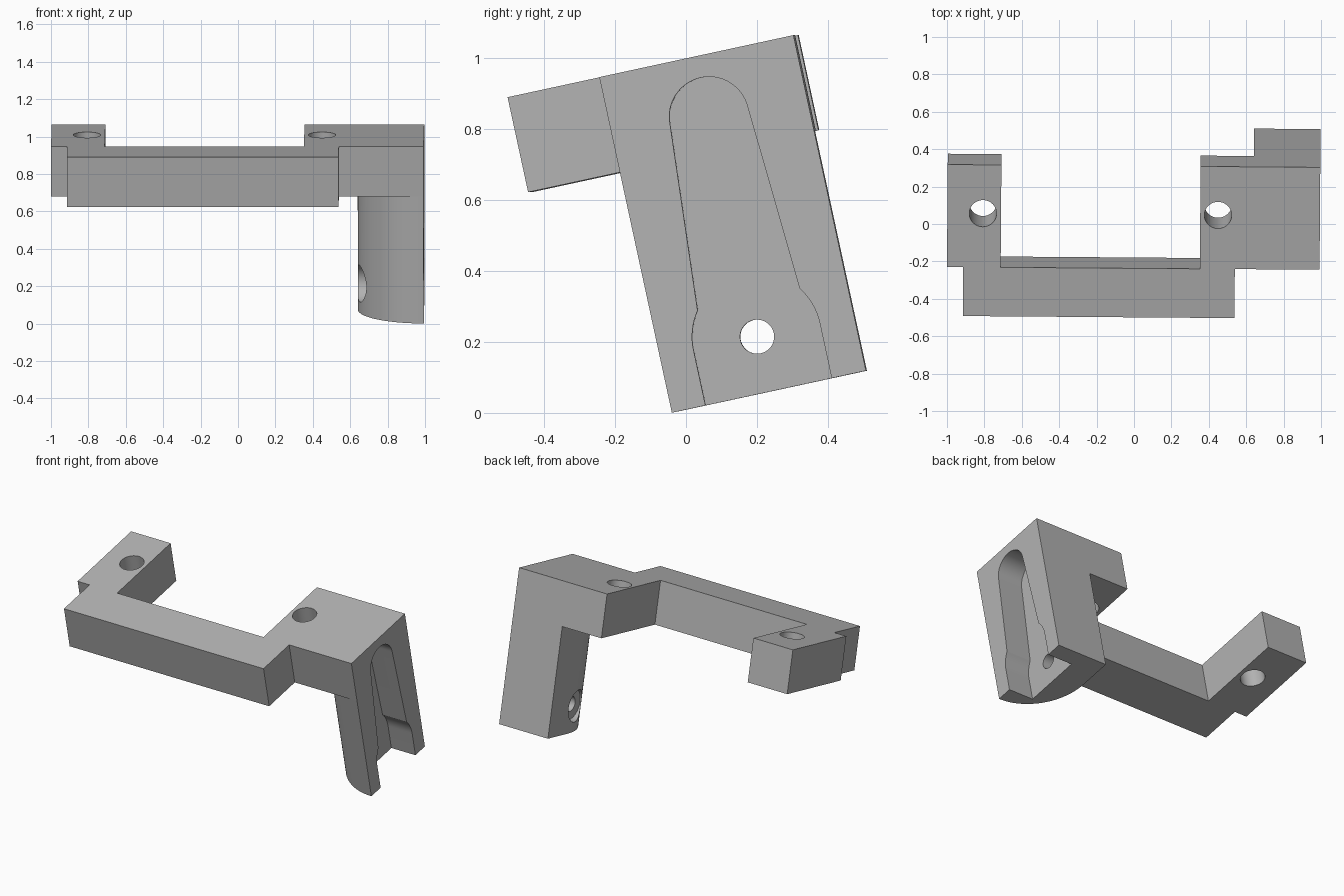
import bpy, bmesh, math
from mathutils import Matrix

if "Cube" in bpy.data.objects:
    bpy.data.objects.remove(bpy.data.objects["Cube"])

# Main dimensions, in the untilted frame (x across, y back, z = 0 on the top face)
THICK, DEPTH, STEP, HEIGHT = 0.274, 0.828, 0.268, 0.968
LEFT, RIGHT, LEG_IN = -1.002, 0.99, 0.635
HOLE_Y, GROOVE_FLOOR = 0.547, 0.815

grey = bpy.data.materials.new("grey")
grey.use_nodes = True
colour = (0.45, 0.45, 0.45, 1)
grey.diffuse_color = colour
grey.node_tree.nodes["Principled BSDF"].inputs["Base Color"].default_value = colour


def prism(name, outline, axis, low, high):
    """Extrude a 2D outline along z (outline is x, y) or x (outline is y, z)."""
    bm = bmesh.new()
    place = (lambda p: (p[0], p[1], low)) if axis == "z" else (lambda p: (low, p[0], p[1]))
    face = bm.faces.new([bm.verts.new(place(p)) for p in outline])
    new = bmesh.ops.extrude_face_region(bm, geom=[face])["geom"]
    shift = (0, 0, high - low) if axis == "z" else (high - low, 0, 0)
    bmesh.ops.translate(bm, vec=shift, verts=[v for v in new if isinstance(v, bmesh.types.BMVert)])
    bmesh.ops.recalc_face_normals(bm, faces=bm.faces)
    mesh = bpy.data.meshes.new(name)
    bm.to_mesh(mesh)
    bm.free()
    obj = bpy.data.objects.new(name, mesh)
    bpy.context.collection.objects.link(obj)
    mesh.materials.append(grey)
    return obj


def arc(cx, cy, r, start, end, n):
    angles = [math.radians(start + (end - start) * i / n) for i in range(n + 1)]
    return [(cx + r * math.cos(a), cy + r * math.sin(a)) for a in angles]


def circle(cx, cy, r):
    return arc(cx, cy, r, 0, 352.5, 47)


def combine(body, other, operation):
    mod = body.modifiers.new(operation, "BOOLEAN")
    mod.operation, mod.object, mod.solver = operation, other, "EXACT"
    bpy.context.view_layer.objects.active = body
    bpy.ops.object.modifier_apply(modifier=mod.name)
    bpy.data.objects.remove(other)


# Flat plate: front bar with a narrow arm and a wide arm
arm_in, wide_in, bar_l, bar_r = -0.715, 0.35, -0.915, 0.537
plan = [(bar_l, 0), (bar_r, 0), (bar_r, STEP), (RIGHT, STEP), (RIGHT, DEPTH), (wide_in, DEPTH),
        (wide_in, STEP), (arm_in, STEP), (arm_in, DEPTH), (LEFT, DEPTH), (LEFT, STEP), (bar_l, STEP)]
bracket = prism("mounting_bracket", plan, "z", -THICK, 0)

# Leg with a rounded front inner corner
radius = RIGHT - LEG_IN
section = arc(RIGHT, STEP + radius, radius, 270, 180, 24) + [(LEG_IN, DEPTH), (RIGHT, DEPTH)]
combine(bracket, prism("leg", section, "z", -HEIGHT, -THICK / 2), "UNION")

# Screw holes through both arms
for x in (-0.812, 0.445):
    combine(bracket, prism("screw_hole", circle(x, HOLE_Y + 0.015, 0.073), "z", -0.5, 0.1), "DIFFERENCE")

# Tapered groove with a round swelling, open at the foot
hole_z, swell = -0.809, 0.182
half = arc(HOLE_Y, hole_z, swell, 0, 36, 8) + arc(HOLE_Y, -0.174, 0.112, 3, 90, 16)
half = [(HOLE_Y + swell, -HEIGHT - 0.1)] + half
mirrored = [(2 * HOLE_Y - y, z) for y, z in reversed(half[:-1])]
combine(bracket, prism("groove", half + mirrored, "x", GROOVE_FLOOR, 1.2), "DIFFERENCE")

# Pivot hole and its recess on the rounded side
combine(bracket, prism("pivot_hole", circle(HOLE_Y, hole_z, 0.048), "x", 0.4, 1.2), "DIFFERENCE")
combine(bracket, prism("pivot_recess", circle(HOLE_Y, hole_z, 0.1), "x", 0.4, 0.69), "DIFFERENCE")

# Tilt into place
tilt = (Matrix.Translation((0.8, -0.505, 0.89)) @ Matrix.Rotation(-0.0075, 4, "Z")
        @ Matrix.Rotation(math.radians(12.2), 4, "X") @ Matrix.Translation((-0.8, 0, 0)))
bracket.data.transform(tilt)

bpy.ops.object.select_all(action="DESELECT")
bracket.select_set(True)
bpy.context.view_layer.objects.active = bracket
bpy.ops.object.shade_smooth_by_angle(angle=math.radians(25))
